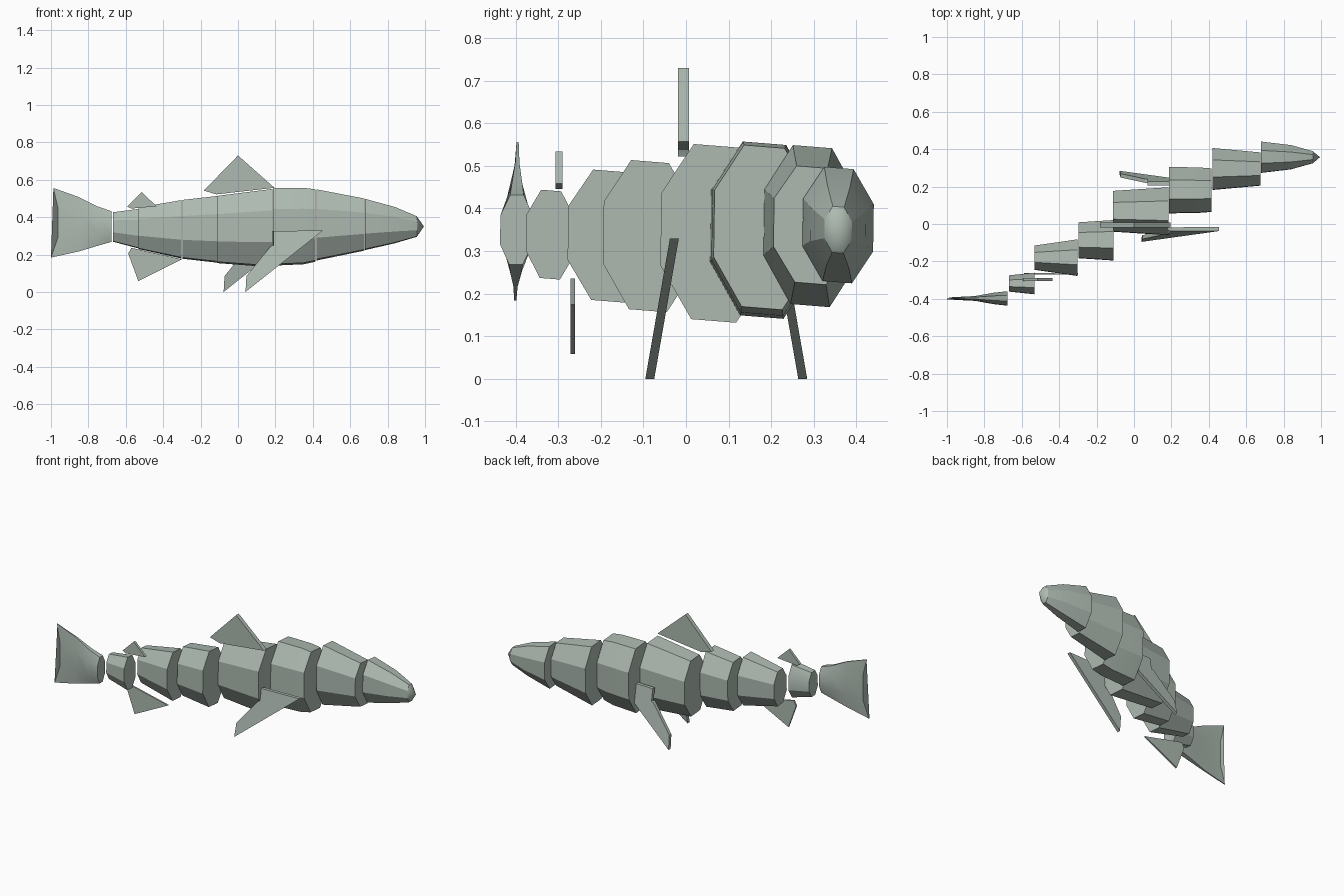
import bpy, bmesh, math

if "Cube" in bpy.data.objects:
    bpy.data.objects.remove(bpy.data.objects["Cube"])

mat = bpy.data.materials.new("grey green")
mat.diffuse_color = (0.42, 0.49, 0.44, 1)
mat.use_nodes = True
mat.node_tree.nodes["Principled BSDF"].inputs["Base Color"].default_value = mat.diffuse_color


def finish(name, bm, angle=28):
    bmesh.ops.recalc_face_normals(bm, faces=bm.faces)
    me = bpy.data.meshes.new(name)
    bm.to_mesh(me)
    bm.free()
    me.materials.append(mat)
    ob = bpy.data.objects.new(name, me)
    bpy.context.collection.objects.link(ob)
    bpy.ops.object.select_all(action='DESELECT')
    ob.select_set(True)
    bpy.context.view_layer.objects.active = ob
    bpy.ops.object.shade_smooth_by_angle(angle=math.radians(angle))
    return ob


def octagon(bm, x, cy, hw, top, bottom, shear=0.08, notch=None):
    """Eight-sided ring across x, leaning slightly to one side."""
    r = 1 / math.cos(math.pi / 8)
    zc, hz = (top + bottom) / 2, (top - bottom) / 2
    verts = []
    for k in range(8):
        a = math.pi / 8 + k * math.pi / 4
        dy, dz = hw * r * math.cos(a), hz * r * math.sin(a)
        px = x
        if notch:
            px += notch(dz / hz)
        verts.append(bm.verts.new((px, cy + dy + 0.015 * dz, zc + dz - shear * dy)))
    return verts


def loft(name, cy, rings, shear=0.08, notch=None, angle=28):
    bm = bmesh.new()
    loops = []
    for i, (x, hw, top, bottom) in enumerate(rings):
        loops.append(octagon(bm, x, cy, hw, top, bottom, shear,
                             notch if i == 0 else None))
    for a, b in zip(loops, loops[1:]):
        for k in range(8):
            n = (k + 1) % 8
            bm.faces.new((a[k], a[n], b[n], b[k]))
    bm.faces.new(loops[0])
    bm.faces.new(loops[-1])
    return finish(name, bm, angle)


def fin(name, outline, y, thick, lean=0.0, dx=0.0):
    """Flat plate from an x, z outline; lean slides y with height."""
    bm = bmesh.new()
    sides = [[bm.verts.new((x + dx, y + lean * z + s * thick / 2, z)) for x, z in outline]
             for s in (-1, 1)]
    n = len(outline)
    for side in sides:
        bm.faces.new(side)
    for k in range(n):
        j = (k + 1) % n
        bm.faces.new((sides[0][k], sides[0][j], sides[1][j], sides[1][k]))
    return finish(name, bm)


# Body segments, each stepped sideways: centre y, then rings of x, half width, top, bottom
segments = {
    "tail_stem": (-0.318, [(-0.668, 0.043, 0.425, 0.270), (-0.533, 0.057, 0.442, 0.235)]),
    "rear_body": (-0.180, [(-0.533, 0.064, 0.450, 0.232), (-0.302, 0.097, 0.488, 0.182)]),
    "rear_middle_body": (-0.087, [(-0.297, 0.095, 0.489, 0.181), (-0.110, 0.107, 0.510, 0.160)]),
    "middle_body": (0.068, [(-0.113, 0.108, 0.510, 0.158), (0.185, 0.127, 0.547, 0.136)]),
    "front_middle_body": (0.181, [(0.188, 0.123, 0.553, 0.145), (0.350, 0.120, 0.553, 0.152),
                                  (0.415, 0.115, 0.545, 0.166)]),
    "front_body": (0.294, [(0.420, 0.111, 0.545, 0.172), (0.675, 0.088, 0.497, 0.224)]),
    "head": (0.357, [(0.680, 0.083, 0.495, 0.227), (0.840, 0.064, 0.452, 0.263),
                     (0.956, 0.032, 0.404, 0.296)]),
}
for name, (cy, rings) in segments.items():
    loft(name, cy, rings)

# Blunt smooth snout
bm = bmesh.new()
ring = octagon(bm, 0.956, 0.357, 0.032, 0.404, 0.296)
tip = bm.verts.new((0.994, 0.357, 0.35))
for k in range(8):
    bm.faces.new((ring[k], ring[(k + 1) % 8], tip))
finish("snout", bm, 80)

# Tail fin flattening to a notched rear edge
loft("tail_fin", -0.398,
     [(-0.962, 0.006, 0.556, 0.184), (-0.850, 0.012, 0.507, 0.217),
      (-0.750, 0.030, 0.457, 0.247), (-0.677, 0.038, 0.432, 0.268)],
     shear=0.0, angle=50,
     notch=lambda t: (-0.025 if t > 0.7 else -0.038 if t < -0.7 else 0.0))

# Upright fins
fin("dorsal_fin", [(-0.183, 0.542), (-0.115, 0.522), (0.195, 0.557), (0.0, 0.73)], -0.006, 0.026)
fin("small_back_fin", [(-0.593, 0.457), (-0.57, 0.446), (-0.435, 0.458), (-0.515, 0.534)],
    -0.298, 0.016)
fin("anal_fin", [(-0.57, 0.236), (-0.30, 0.175), (-0.533, 0.058), (-0.587, 0.205)], -0.266, 0.01)

# Pair of side fins leaning outward
side = [(0.19, 0.325), (0.455, 0.33), (0.04, 0.0), (0.045, 0.085), (0.175, 0.245), (0.19, 0.25)]
fin("right_side_fin", side, -0.085, 0.021, 0.175)
fin("left_side_fin", side, 0.274, 0.021, -0.175, -0.117)
